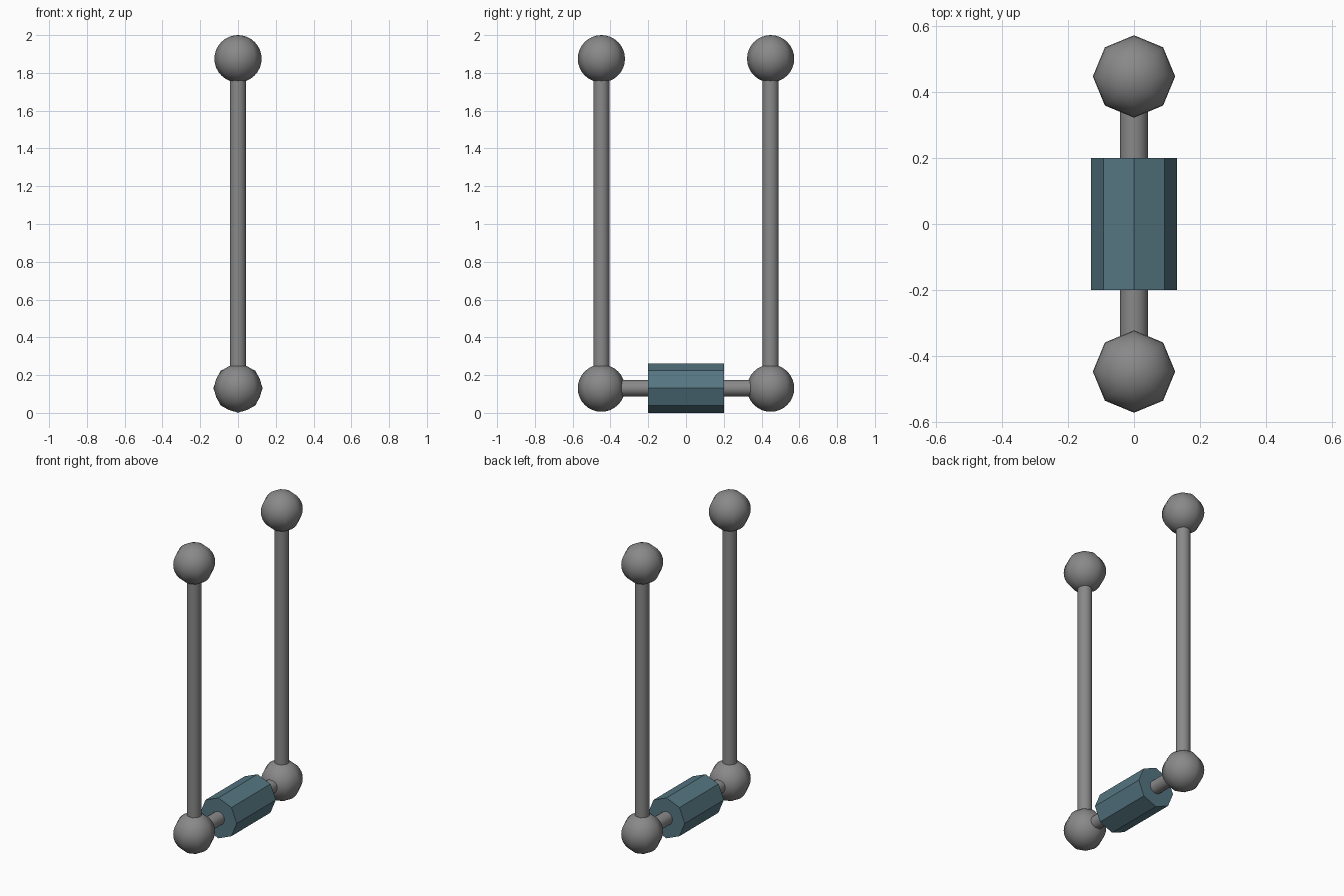
import bpy
from math import radians

if "Cube" in bpy.data.objects:
    bpy.data.objects.remove(bpy.data.objects["Cube"])

BALL_Y = 0.448     # distance of each upright from the centre
LOW_Z = 0.131      # height of handle axis
TOP_Z = 1.875      # height of upper balls
BALL_R = 0.125
ROD_R = 0.043


def material(name, colour):
    mat = bpy.data.materials.new(name)
    mat.diffuse_color = (*colour, 1)
    mat.use_nodes = True
    mat.node_tree.nodes["Principled BSDF"].inputs["Base Color"].default_value = mat.diffuse_color
    return mat


dark_grey = material("dark_grey", (0.25, 0.25, 0.25))
teal = material("teal", (0.09, 0.18, 0.22))


def ball(name, y, z):
    bpy.ops.mesh.primitive_uv_sphere_add(segments=8, ring_count=16, radius=BALL_R, location=(0, y, z))
    obj = bpy.context.object
    obj.name = name
    obj.data.materials.append(dark_grey)
    bpy.ops.object.shade_smooth()


def bar(name, sides, radius, length, location, mat, along_y=False):
    bpy.ops.mesh.primitive_cylinder_add(vertices=sides, radius=radius, depth=length, location=location,
                                        rotation=(radians(90) if along_y else 0, 0, 0))
    obj = bpy.context.object
    obj.name = name
    obj.data.materials.append(mat)
    if sides > 8:
        bpy.ops.object.shade_smooth_by_angle(angle=radians(40))


# Uprights with a ball at each end
for side, y in (("front", -BALL_Y), ("back", BALL_Y)):
    ball(side + "_lower_ball", y, LOW_Z)
    ball(side + "_upper_ball", y, TOP_Z)
    bar(side + "_upright", 16, ROD_R, TOP_Z - LOW_Z, (0, y, (TOP_Z + LOW_Z) / 2), dark_grey)

# Horizontal rod joining the lower balls
bar("cross_rod", 16, ROD_R, 2 * BALL_Y, (0, 0, LOW_Z), dark_grey, True)

# Faceted octagonal grip
bar("grip", 8, 0.131, 0.4, (0, 0, LOW_Z), teal, True)
